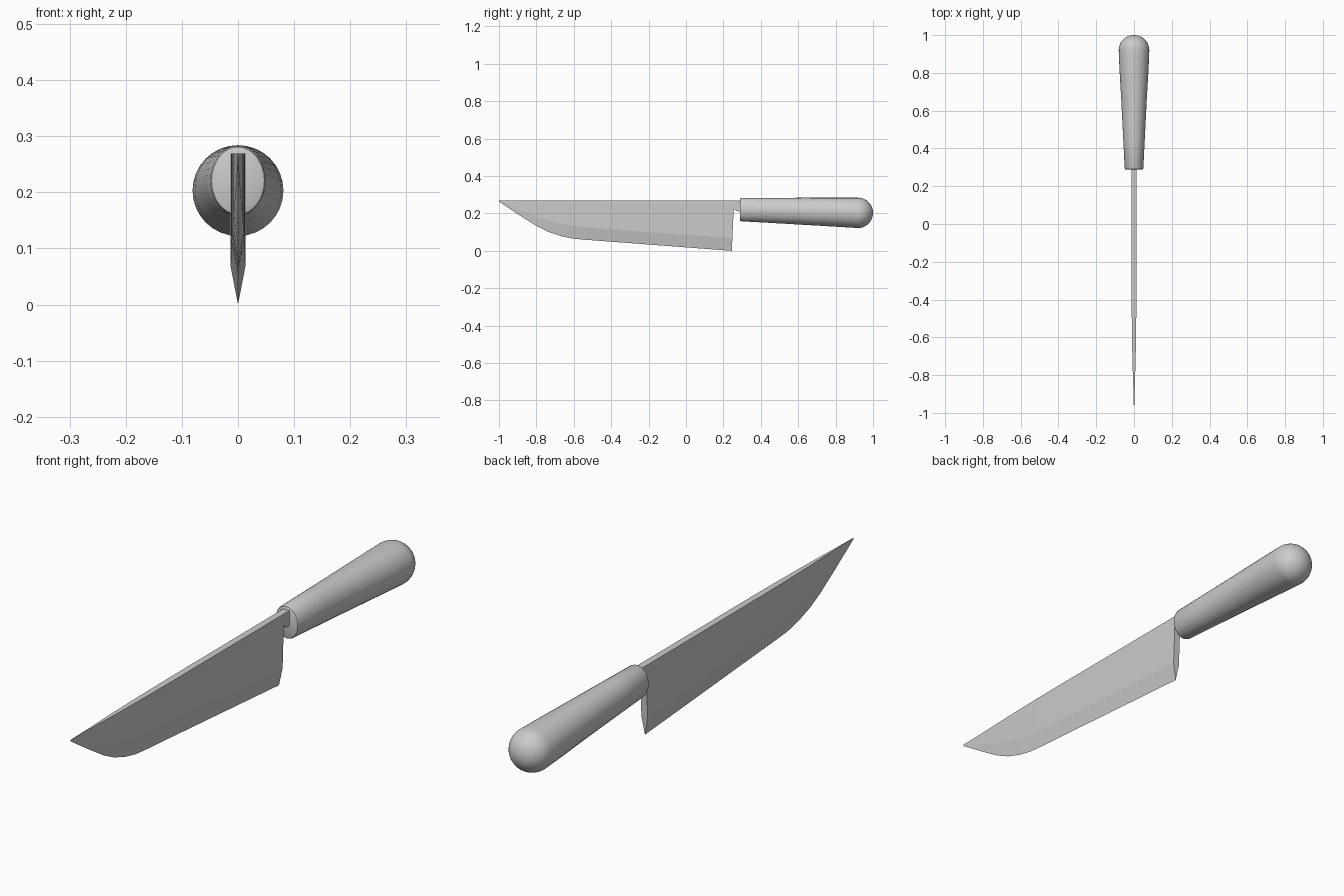
import bpy, bmesh, math

if "Cube" in bpy.data.objects:
    bpy.data.objects.remove(bpy.data.objects["Cube"])

steel = bpy.data.materials.new("light_grey")
steel.diffuse_color = (0.6, 0.6, 0.6, 1)
steel.use_nodes = True
steel.node_tree.nodes["Principled BSDF"].inputs["Base Color"].default_value = steel.diffuse_color


def loft(name, rings, smooth=None):
    """Skin a list of equal-length point rings and cap both ends."""
    bm = bmesh.new()
    loops = [[bm.verts.new(p) for p in ring] for ring in rings]
    n = len(loops[0])
    for a, b in zip(loops, loops[1:]):
        for i in range(n):
            j = (i + 1) % n
            bm.faces.new((a[i], a[j], b[j], b[i]))
    bm.faces.new(loops[0])
    bm.faces.new(loops[-1])
    bmesh.ops.remove_doubles(bm, verts=bm.verts, dist=0.00005)
    bmesh.ops.recalc_face_normals(bm, faces=bm.faces)
    mesh = bpy.data.meshes.new(name)
    bm.to_mesh(mesh)
    bm.free()
    mesh.materials.append(steel)
    obj = bpy.data.objects.new(name, mesh)
    bpy.context.collection.objects.link(obj)
    if smooth:
        bpy.ops.object.select_all(action='DESELECT')
        obj.select_set(True)
        bpy.context.view_layer.objects.active = obj
        bpy.ops.object.shade_smooth_by_angle(angle=math.radians(smooth))
    return obj


# Blade: y, cutting edge z, bevel z, half thickness
SPINE = 0.272
stations = [
    (-1.0, 0.266, 0.269, 0.0003), (-0.89, 0.193, 0.225, 0.003),
    (-0.80, 0.136, 0.185, 0.006), (-0.74, 0.106, 0.165, 0.008),
    (-0.67, 0.082, 0.148, 0.0095), (-0.61, 0.069, 0.137, 0.0105),
    (-0.55, 0.063, 0.130, 0.0115), (-0.42, 0.0535, 0.120, 0.0125),
    (0.245, 0.003, 0.070, 0.013),
]
rings = []
for y, edge, bevel, t in stations:
    heel = 0.012 if y > 0 else 0      # heel leans back towards the handle
    yb = y + heel * 0.25
    rings.append([(-t, y + heel, SPINE), (-t, yb, bevel), (0, y, edge),
                  (t, yb, bevel), (t, y + heel, SPINE)])
loft("blade", rings)

# Tang joining the blade to the handle
loft("tang", [[(-0.013, y, z), (0.013, y, z), (0.013, y, SPINE), (-0.013, y, SPINE)]
              for y, z in ((0.25, 0.226), (0.262, 0.224), (0.27, 0.215), (0.36, 0.211))])

# Handle: oval tapered grip with a domed butt, y, half width, half height, centre z
profile = [(0.288, 0.043, 0.056, 0.2235), (0.290, 0.047, 0.060, 0.2235),
           (0.296, 0.0495, 0.0625, 0.2235), (0.45, 0.057, 0.067, 0.2195),
           (0.65, 0.067, 0.073, 0.2140), (0.82, 0.077, 0.078, 0.2090)]
for k in range(11):
    a = math.radians(90 * k / 10)
    r = max(0.081 * math.cos(a), 0.0)
    profile.append((0.92 + 0.08 * math.sin(a), r, r, 0.206))
SIDES = 32
loft("handle", [[(rx * math.cos(2 * math.pi * i / SIDES), y,
                  cz + rz * math.sin(2 * math.pi * i / SIDES)) for i in range(SIDES)]
                for y, rx, rz, cz in profile[:-1]]
     + [[(0.001 * math.cos(2 * math.pi * i / SIDES), 1.0,
          0.206 + 0.001 * math.sin(2 * math.pi * i / SIDES)) for i in range(SIDES)]], 40)

# Rest the heel on the ground plane
for obj in bpy.context.collection.objects:
    obj.location.z = -0.003
